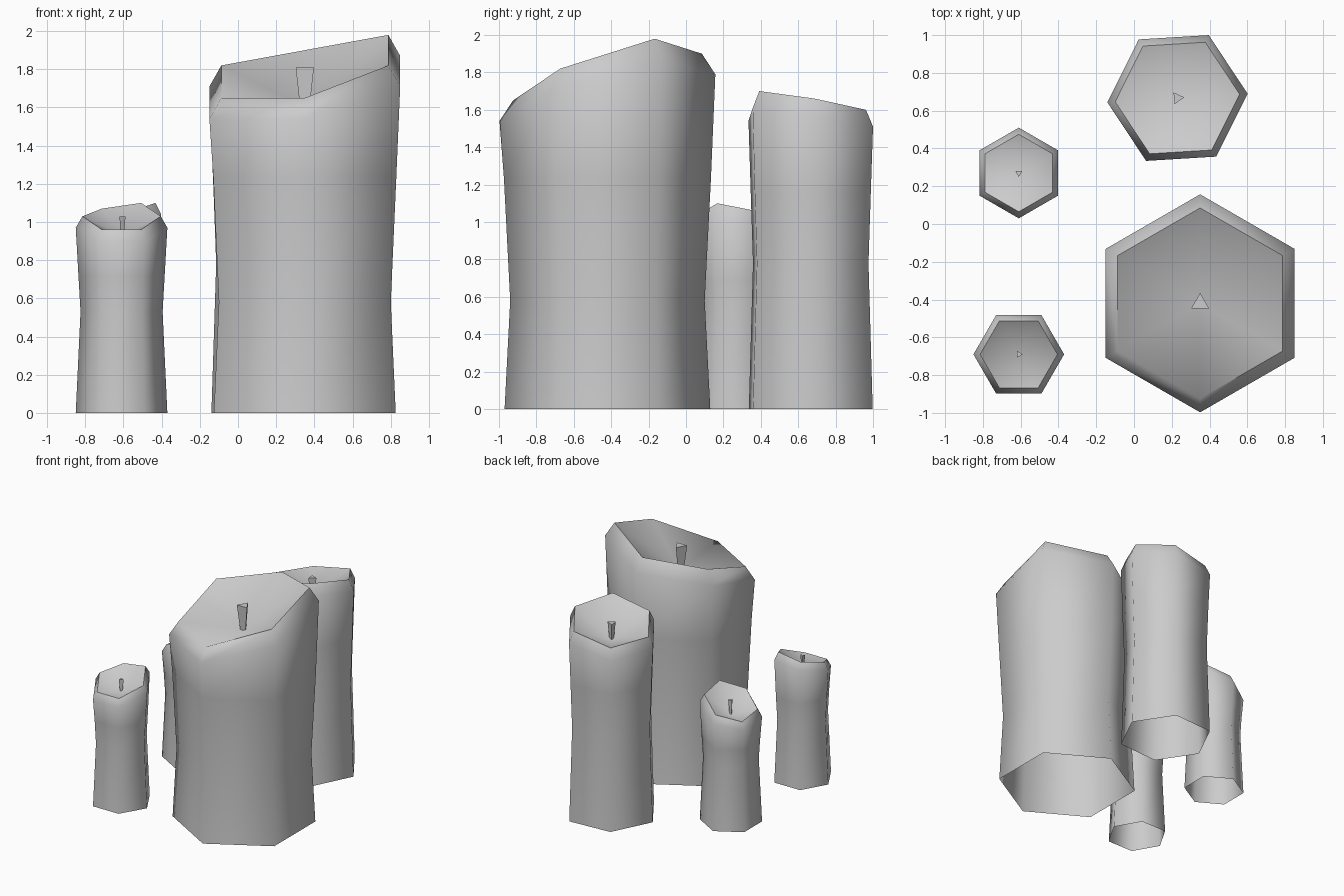
import bpy, bmesh
from math import sin, cos, radians

if "Cube" in bpy.data.objects:
    bpy.data.objects.remove(bpy.data.objects["Cube"])


def ring(bm, cx, cy, r, heights, start):
    """Regular loop of vertices, each with its own height."""
    n = len(heights)
    return [bm.verts.new((cx + r * cos(radians(start + 360 * k / n)),
                          cy + r * sin(radians(start + 360 * k / n)), z))
            for k, z in enumerate(heights)]


def bridge(bm, low, high):
    n = len(low)
    for k in range(n):
        j = (k + 1) % n
        bm.faces.new((low[k], low[j], high[j], high[k]))


def finish(bm, name, smooth):
    me = bpy.data.meshes.new(name)
    bm.to_mesh(me)
    bm.free()
    ob = bpy.data.objects.new(name, me)
    bpy.context.collection.objects.link(ob)
    if smooth:
        bpy.ops.object.select_all(action='DESELECT')
        ob.select_set(True)
        bpy.context.view_layer.objects.active = ob
        bpy.ops.object.shade_smooth_by_angle(angle=radians(70))


def candle(name, cx, cy, start, radii, waist_z, rim, drop, dip, wick):
    r_base, r_waist, r_shoulder, r_rim = radii
    bm = bmesh.new()
    # hexagonal wax body: open base, waist, neck, shoulder and slanted rim
    shoulder = [z - drop for z in rim]
    neck_z = 0.8 * min(shoulder)
    t = (neck_z - waist_z) / (sum(shoulder) / 6 - waist_z)
    r_neck = r_waist + t * (r_shoulder - r_waist)
    loops = [ring(bm, cx, cy, r, h, start) for r, h in (
        (r_base, [0] * 6), (r_waist, [waist_z] * 6), (r_neck, [neck_z] * 6),
        (r_shoulder, shoulder), (r_rim, rim))]
    for a, b in zip(loops, loops[1:]):
        bridge(bm, a, b)
    # melted hollow
    mid = bm.verts.new((cx, cy, dip))
    top = loops[-1]
    for k in range(6):
        bm.faces.new((top[k], top[(k + 1) % 6], mid))
    finish(bm, name + "_wax", True)

    # three-sided wick, wider at the top
    r_top, wick_z, angle = wick
    bm = bmesh.new()
    low = ring(bm, cx, cy, r_top * 0.5, [dip - 0.01] * 3, angle)
    high = ring(bm, cx, cy, r_top, [wick_z] * 3, angle)
    bridge(bm, low, high)
    bm.faces.new(high)
    finish(bm, name + "_wick", False)


# rim heights run counter-clockwise from the start angle
candle("large_candle", 0.35, -0.42, 30, (0.55, 0.52, 0.577, 0.505), 0.58,
       (1.98, 1.90, 1.82, 1.65, 1.65, 1.82), 0.11, 1.60, (0.055, 1.81, 90))
candle("tall_candle", 0.23, 0.667, 3.5, (0.37, 0.345, 0.372, 0.33), 0.78,
       (1.66, 1.60, 1.54, 1.56, 1.63, 1.70), 0.09, 1.46, (0.036, 1.60, 5))
candle("back_small_candle", -0.61, 0.27, 30, (0.24, 0.215, 0.24, 0.205), 0.53,
       (1.06, 0.97, 0.92, 0.95, 1.04, 1.10), 0.06, 0.90, (0.021, 1.02, -90))
candle("front_small_candle", -0.61, -0.69, 0, (0.24, 0.215, 0.24, 0.205), 0.53,
       (1.03, 1.10, 1.07, 1.03, 0.96, 0.96), 0.06, 0.93, (0.021, 1.03, 0))
